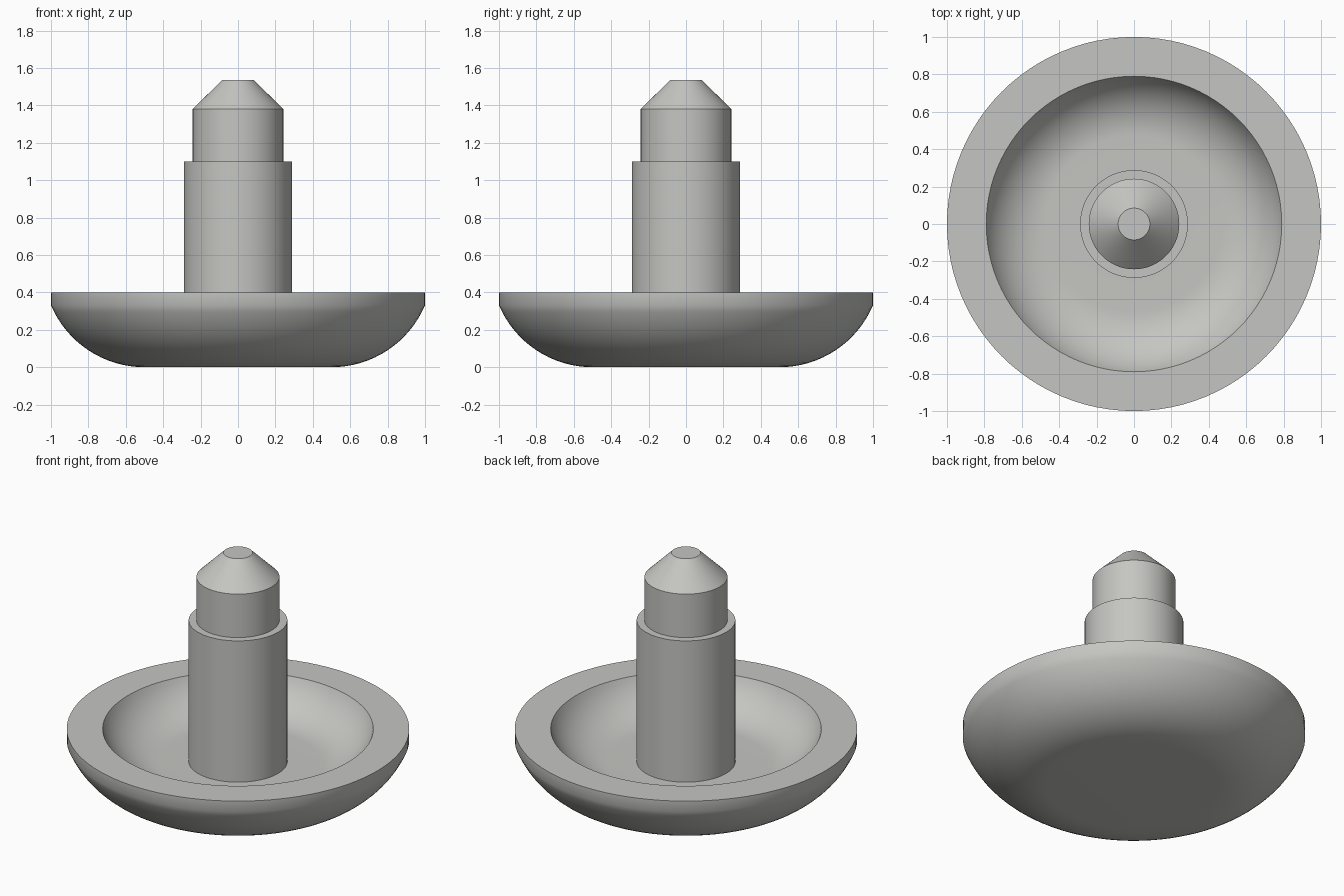
import bpy, bmesh, math

if "Cube" in bpy.data.objects:
    bpy.data.objects.remove(bpy.data.objects["Cube"])

SEGMENTS = 96

grey = bpy.data.materials.new("light_grey")
grey.diffuse_color = (0.56, 0.56, 0.54, 1)
grey.use_nodes = True
grey.node_tree.nodes["Principled BSDF"].inputs["Base Color"].default_value = grey.diffuse_color


def arc(cx, cz, radius, start, end, steps):
    """Points on an arc, angles in degrees measured from straight down."""
    angles = [math.radians(start + (end - start) * i / steps) for i in range(steps + 1)]
    return [(cx + radius * math.sin(a), cz - radius * math.cos(a)) for a in angles]


def lathe(name, profile):
    """Spin a (radius, height) profile, running bottom to top outside, about z."""
    bm = bmesh.new()
    rings = []
    for r, z in profile:
        if r < 1e-6:
            rings.append([bm.verts.new((0, 0, z))])
        else:
            rings.append([bm.verts.new((r * math.cos(2 * math.pi * i / SEGMENTS),
                                        r * math.sin(2 * math.pi * i / SEGMENTS), z))
                          for i in range(SEGMENTS)])
    for low, high in zip(rings, rings[1:]):
        for i in range(SEGMENTS):
            j = (i + 1) % SEGMENTS
            if len(low) == 1:
                bm.faces.new((low[0], high[j], high[i]))
            elif len(high) == 1:
                bm.faces.new((low[i], low[j], high[0]))
            else:
                bm.faces.new((low[i], low[j], high[j], high[i]))
    mesh = bpy.data.meshes.new(name)
    bm.to_mesh(mesh)
    bm.free()
    mesh.materials.append(grey)
    obj = bpy.data.objects.new(name, mesh)
    bpy.context.collection.objects.link(obj)
    bpy.context.view_layer.objects.active = obj
    obj.select_set(True)
    bpy.ops.object.shade_smooth_by_angle(angle=math.radians(30))
    obj.select_set(False)


# Dished base: rounded underside, short upright rim, flat lip, hollow inside
outer_radius = 0.543
outer_end = math.degrees(math.asin(0.5 / outer_radius))
inner_radius = 0.35
inner_end = math.degrees(math.acos((0.54 - 0.4) / inner_radius))
inner_centre = 0.79 - inner_radius * math.sin(math.radians(inner_end))
lathe("dished_base",
      [(0, 0)] + arc(0.5, outer_radius, outer_radius, 0, outer_end, 16)
      + [(1.0, 0.4)]
      + arc(inner_centre, 0.54, inner_radius, inner_end, 0, 16)
      + [(0.288, 0.19)])

# Stepped post with a chamfered tip, rising from the floor of the dish
lathe("stepped_post", [(0.288, 0.19), (0.288, 1.1), (0.242, 1.1),
                       (0.242, 1.38), (0.085, 1.535), (0, 1.535)])
